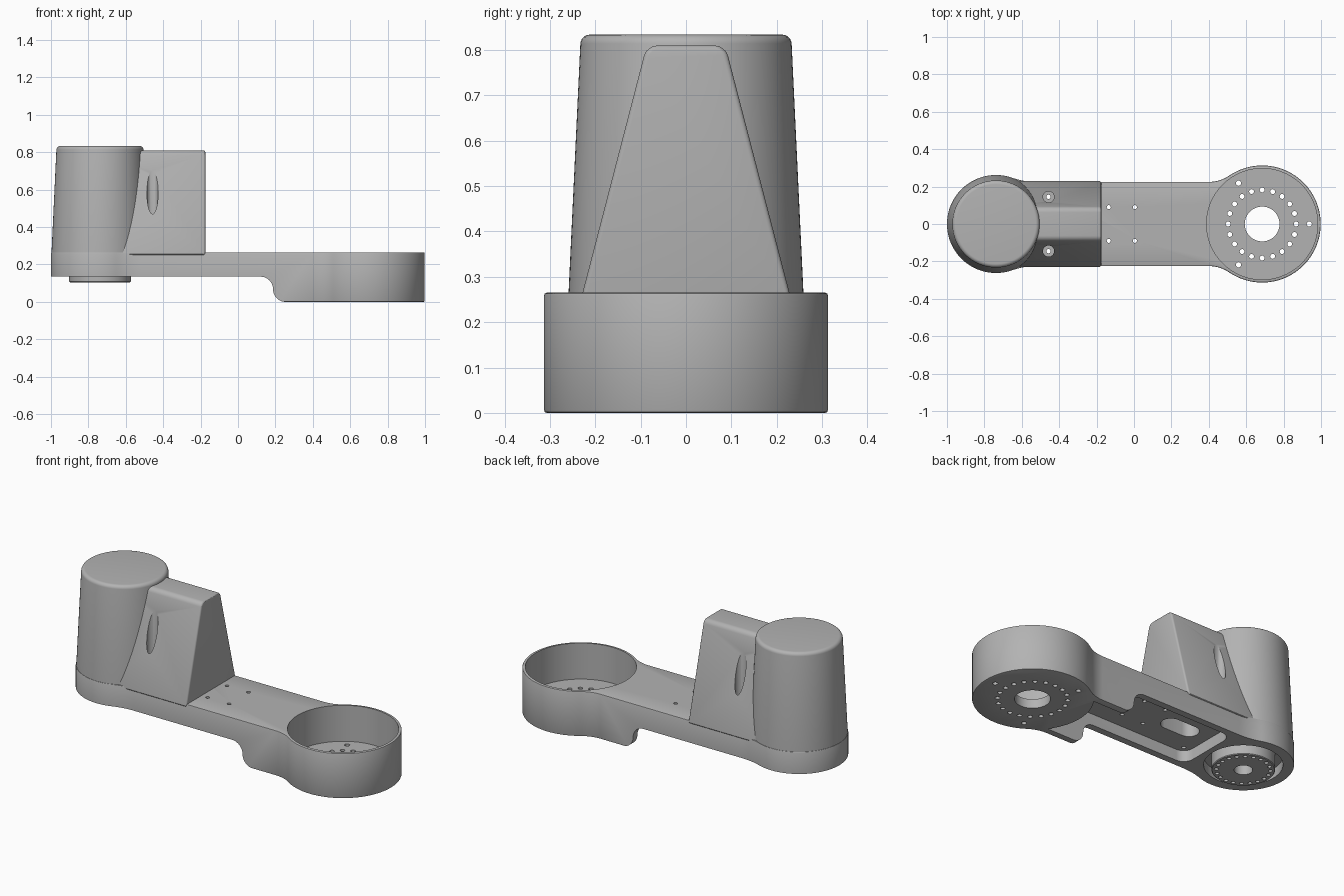
import bpy, bmesh
from math import pi, sin, cos, atan2, acos, sqrt, radians

if "Cube" in bpy.data.objects:
    bpy.data.objects.remove(bpy.data.objects["Cube"])

grey = bpy.data.materials.new("machined_grey")
grey.use_nodes = True
colour = (0.45, 0.45, 0.45, 1)
grey.diffuse_color = colour
grey.node_tree.nodes["Principled BSDF"].inputs["Base Color"].default_value = colour

CUP_X, CUP_R = 0.685, 0.313
TOWER_X, TOWER_R = -0.738, 0.262
BAR_W, TOP, BAR_Z = 0.225, 0.265, 0.135


def make(name, bm):
    bmesh.ops.recalc_face_normals(bm, faces=bm.faces)
    me = bpy.data.meshes.new(name)
    bm.to_mesh(me)
    bm.free()
    me.materials.append(grey)
    ob = bpy.data.objects.new(name, me)
    bpy.context.collection.objects.link(ob)
    return ob


def arc(cx, cy, r, a0, a1, n):
    return [(cx + r * cos(a0 + (a1 - a0) * i / n), cy + r * sin(a0 + (a1 - a0) * i / n))
            for i in range(n + 1)]


def prism(name, pts, lo, hi, axis="z"):
    """Extrude a closed outline along one axis."""
    place = {"z": lambda p, d: (p[0], p[1], d),
             "y": lambda p, d: (p[0], d, p[1]),
             "x": lambda p, d: (d, p[0], p[1])}[axis]
    bm = bmesh.new()
    face = bm.faces.new([bm.verts.new(place(p, lo)) for p in pts])
    side = bmesh.ops.extrude_face_region(bm, geom=[face])["geom"]
    move = place((0, 0), hi - lo)
    bmesh.ops.translate(bm, vec=move, verts=[g for g in side if isinstance(g, bmesh.types.BMVert)])
    return make(name, bm)


def lathe(name, profile, cx, n=96):
    """Closed turned solid from (radius, height) pairs, lowest first."""
    bm = bmesh.new()
    rings = [[bm.verts.new((cx + r * cos(2 * pi * i / n), r * sin(2 * pi * i / n), z))
              for i in range(n)] for r, z in profile]
    for a, b in zip(rings, rings[1:]):
        for i in range(n):
            j = (i + 1) % n
            bm.faces.new((a[i], a[j], b[j], b[i]))
    bm.faces.new(rings[0])
    bm.faces.new(rings[-1])
    return make(name, bm)


def holes(centres, r, lo, hi, n=16):
    """Set of separate upright cylinders in one cutter."""
    bm = bmesh.new()
    for x, y in centres:
        f = bm.faces.new([bm.verts.new((px, py, lo)) for px, py in arc(x, y, r, 0, 2 * pi, n)[:-1]])
        g = bmesh.ops.extrude_face_region(bm, geom=[f])["geom"]
        bmesh.ops.translate(bm, vec=(0, 0, hi - lo), verts=[v for v in g if isinstance(v, bmesh.types.BMVert)])
    return make("hole_cutter", bm)


def ring(cx, r, n):
    return [(cx + r * cos(2 * pi * i / n), r * sin(2 * pi * i / n)) for i in range(n)]


def finish(ob, cutters=(), bevel=0, segments=2):
    """Bevel, cut, bake the modifiers and shade."""
    if bevel:
        m = ob.modifiers.new("bevel", "BEVEL")
        m.width, m.segments, m.limit_method, m.angle_limit = bevel, segments, "ANGLE", radians(40)
    for c in cutters:
        m = ob.modifiers.new("cut", "BOOLEAN")
        m.operation, m.solver, m.object = "DIFFERENCE", "EXACT", c
        c.hide_render = True
    bpy.context.view_layer.update()
    dg = bpy.context.evaluated_depsgraph_get()
    me = bpy.data.meshes.new_from_object(ob.evaluated_get(dg))
    ob.modifiers.clear()
    ob.data = me
    for c in cutters:
        bpy.data.objects.remove(c)
    bpy.ops.object.select_all(action="DESELECT")
    ob.select_set(True)
    bpy.context.view_layer.objects.active = ob
    bpy.ops.object.shade_smooth_by_angle(angle=radians(30))


def blend(cx, r, start):
    """Fillet radius and contact angle joining the straight side to an end circle."""
    d = abs(start - cx)
    R = (d * d + BAR_W ** 2 - r * r) / (2 * (r - BAR_W))
    return R, atan2(BAR_W + R, d)


# Arm outline: two round ends joined by filleted straight sides
s1, s2 = 0.40, -0.52
R1, a1 = blend(CUP_X, CUP_R, s1)
R2, a2 = blend(TOWER_X, TOWER_R, s2)
half = arc(CUP_X, 0, CUP_R, 0, pi - a1, 40)
half += arc(s1, BAR_W + R1, R1, -a1, -pi / 2, 10)[1:]
half += arc(s2, BAR_W + R2, R2, -pi / 2, a2 - pi, 10)
half += arc(TOWER_X, 0, TOWER_R, a2, pi, 40)[1:]
outline = half + [(x, -y) for x, y in half[-2:0:-1]]
arm = prism("arm", outline, 0, TOP)

# Underside step between the deep cup and the thin bar
step = [(-1.2, -0.1), (-1.2, BAR_Z)]
step += arc(0.12, 0.0675, BAR_Z - 0.0675, pi / 2, 0, 10)
step += arc(0.255, 0.0675, 0.0675, pi, 1.5 * pi, 10)[1:] + [(0.255, -0.1)]
step_cut = prism("step_cutter", step, -0.5, 0.5, "y")

# Underside pocket, its far end following the cup wall
w, c = 0.185, 0.06
pr = CUP_R + 0.004
t = pi - acos(sqrt(pr * pr - w * w) / pr)
pocket = arc(CUP_X, 0, pr, t, 2 * pi - t, 24)
pocket += arc(-0.44, -w + c, c, 1.5 * pi, pi, 8) + arc(-0.44, w - c, c, pi, pi / 2, 8)
pocket_cut = prism("pocket_cutter", pocket, -0.1, 0.2)

# Cable slot and screw positions
slot = arc(-0.25, 0, 0.055, -pi / 2, pi / 2, 12) + arc(-0.37, 0, 0.055, pi / 2, 1.5 * pi, 12)
screws = [(-0.457, y) for y in (-0.145, 0.145)]
plate_holes = [(x, y) for x in (-0.135, 0.005) for y in (-0.09, 0.09)]

finish(arm, [
    step_cut, pocket_cut,
    holes([(CUP_X, 0)], 0.297, 0.053, 0.5, 96),
    holes([(CUP_X, 0)], 0.093, -0.1, 0.1, 48),
    holes(ring(CUP_X, 0.182, 20), 0.013, -0.1, 0.1),
    holes(ring(CUP_X, 0.252, 3), 0.014, -0.1, 0.1),
    holes(plate_holes, 0.011, 0.1, 0.4),
    holes(screws, 0.012, 0.1, 0.4),
    prism("slot_cutter", slot, 0.1, 0.4),
    holes([(TOWER_X, 0)], 0.205, -0.1, 0.19, 96),
], bevel=0.006)

# Tapered round tower with a rounded top edge
tower = lathe("tower", [(TOWER_R - 0.003, 0.245), (TOWER_R - 0.003, TOP)]
              + arc(0.212, 0.813, 0.021, 0.06, pi / 2, 6), TOWER_X)
finish(tower)

# Sloping buttress behind the tower, with screw wells and cable hollow
side = [(0.232, 0.25)] + arc(0.062, 0.778, 0.032, 0.26, pi / 2, 6)
buttress = prism("buttress", side + [(-y, z) for y, z in reversed(side)], -0.72, -0.175, "x")
finish(buttress, [
    holes(screws, 0.03, 0.32, 0.9, 32),
    holes(screws, 0.012, 0.2, 0.4),
    prism("hollow_cutter", slot, 0.2, 0.6),
], bevel=0.01, segments=3)

# Turned output flange under the tower
flange = lathe("output_flange", [(0.161, 0.105), (0.165, 0.109), (0.165, 0.2)], TOWER_X)
finish(flange, [
    holes([(TOWER_X, 0)], 0.048, 0, 0.17, 48),
    holes(ring(TOWER_X, 0.14, 20), 0.011, 0, 0.14),
])
